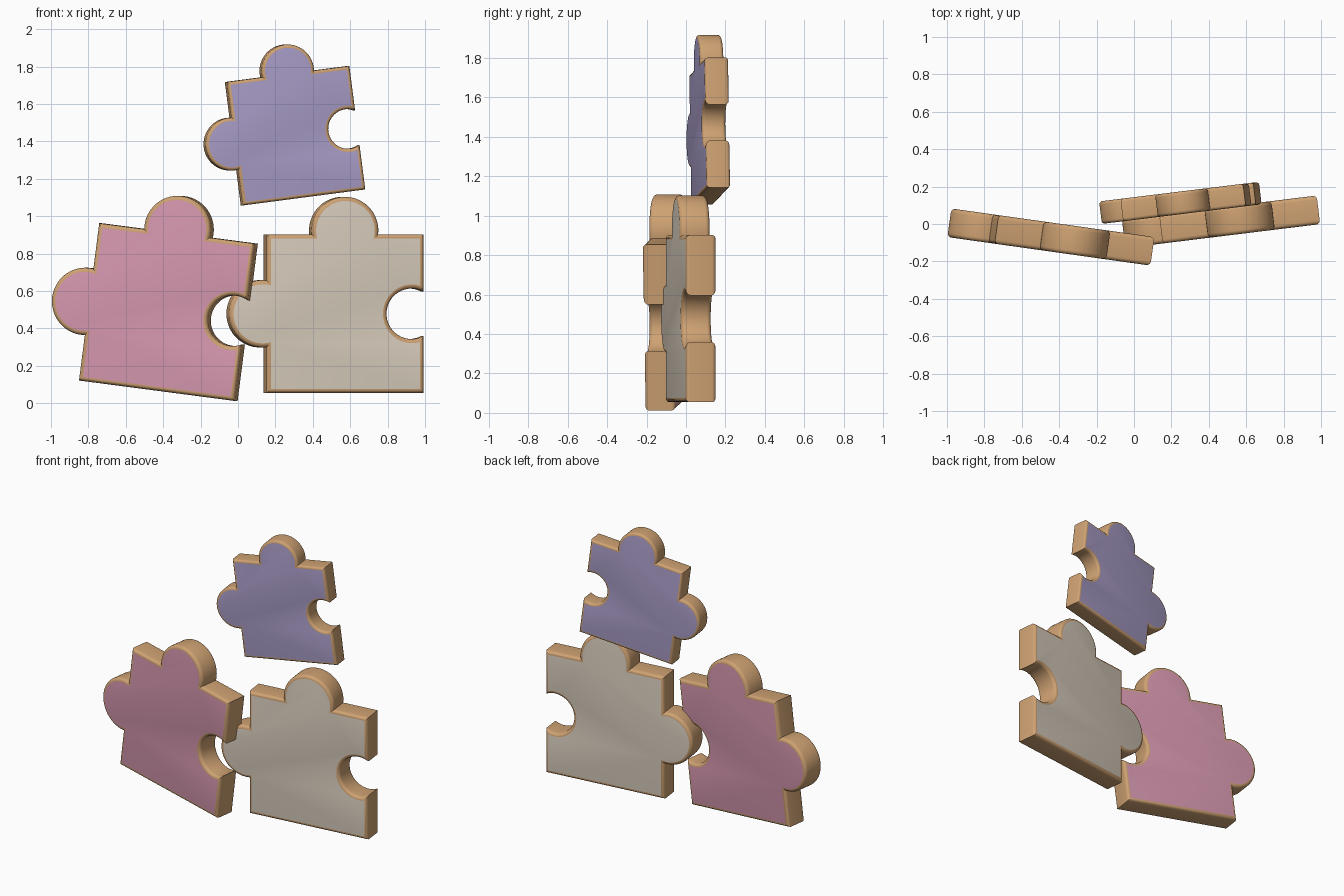
import bpy, bmesh
from math import sin, cos, pi, acos, radians

if "Cube" in bpy.data.objects:
    bpy.data.objects.remove(bpy.data.objects["Cube"])

H, DEPTH, BEVEL = 0.424, 0.154, 0.022     # half size, thickness, rim rounding
TAB_R, TAB_OUT = 0.18, 0.021              # knob radius, centre outside the edge
SOCKET_R, SOCKET_IN = 0.135, 0.065        # socket radius, centre inside the edge
ARC, STEPS = 36, 5


def arc(cx, cz, r, a0, a1):
    return [(cx + r * cos(a0 + (a1 - a0) * i / ARC),
             cz + r * sin(a0 + (a1 - a0) * i / ARC)) for i in range(ARC + 1)]


def outline(t):
    """Puzzle outline inset by t, counter-clockwise seen from the front."""
    h = H - t
    # socket in the right edge
    r = SOCKET_R + t
    s = acos((SOCKET_IN - t) / r)
    pts = [(-h, -h), (h, -h)]
    pts += arc(H - SOCKET_IN, 0, r, 2 * pi - s, s)
    pts.append((h, h))
    # knobs on the top and left edges
    r = TAB_R - t
    a = pi - acos((TAB_OUT + t) / r)
    pts += arc(0, H + TAB_OUT, r, pi / 2 - a, pi / 2 + a)
    pts.append((-h, h))
    pts += arc(-H - TAB_OUT, 0, r, pi - a, pi + a)
    return pts


def material(name, rgb):
    m = bpy.data.materials.new(name)
    m.diffuse_color = (*rgb, 1)
    m.use_nodes = True
    m.node_tree.nodes["Principled BSDF"].inputs["Base Color"].default_value = m.diffuse_color
    return m


def puzzle_piece(name, face_mat, loc, roll, yaw, scale=1):
    # rounded front rim, straight side, rounded back rim
    quarter = [(BEVEL * (1 - sin(k * pi / 2 / STEPS)),
                -DEPTH / 2 + BEVEL * (1 - cos(k * pi / 2 / STEPS)))
               for k in range(STEPS + 1)]
    section = quarter + [(t, -y) for t, y in reversed(quarter)]
    bm = bmesh.new()
    rings = [[bm.verts.new((x, y, z)) for x, z in outline(t)] for t, y in section]
    n = len(rings[0])
    for r0, r1 in zip(rings, rings[1:]):
        for i in range(n):
            j = (i + 1) % n
            bm.faces.new((r0[i], r1[i], r1[j], r0[j]))
    # coloured front and back
    for ring in (rings[0], rings[-1][::-1]):
        bm.faces.new(ring).material_index = 1
    bmesh.ops.recalc_face_normals(bm, faces=bm.faces)
    mesh = bpy.data.meshes.new(name)
    bm.to_mesh(mesh)
    bm.free()
    mesh.materials.append(edge_mat)
    mesh.materials.append(face_mat)
    ob = bpy.data.objects.new(name, mesh)
    bpy.context.collection.objects.link(ob)
    ob.location = loc
    ob.rotation_euler = (0, radians(roll), radians(yaw))
    ob.scale = (scale,) * 3
    bpy.ops.object.select_all(action='DESELECT')
    ob.select_set(True)
    bpy.context.view_layer.objects.active = ob
    bpy.ops.object.shade_smooth_by_angle(angle=radians(30))


edge_mat = material("tan_edge", (0.62, 0.36, 0.17))
puzzle_piece("puzzle_piece_left", material("pink", (0.67, 0.31, 0.43)),
             (-0.372, -0.08, 0.487), 7.4, -8)
puzzle_piece("puzzle_piece_right", material("cream", (0.70, 0.62, 0.52)),
             (0.565, 0.024, 0.478), 0, 7)
puzzle_piece("puzzle_piece_top", material("lavender", (0.40, 0.34, 0.58)),
             (0.305, 0.12, 1.43), -7.4, 7, 0.785)
